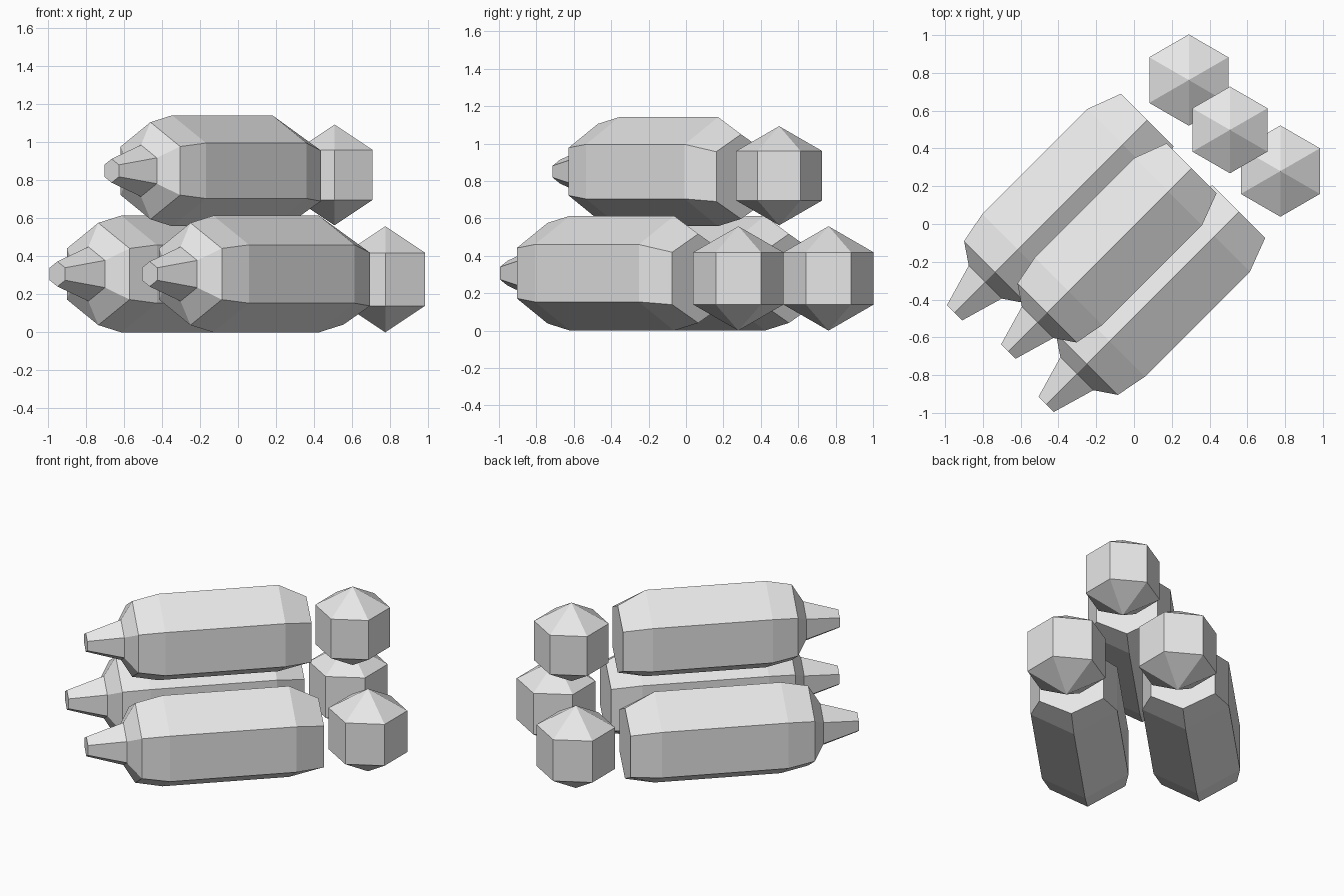
import bpy, bmesh, math
from mathutils import Vector, Matrix

if "Cube" in bpy.data.objects:
    bpy.data.objects.remove(bpy.data.objects["Cube"])

grey = bpy.data.materials.new("plain grey")
grey.diffuse_color = (0.8, 0.8, 0.8, 1)
grey.use_nodes = True
grey.node_tree.nodes["Principled BSDF"].inputs["Base Color"].default_value = grey.diffuse_color


def finish(bm, name, matrix):
    bmesh.ops.recalc_face_normals(bm, faces=bm.faces)
    me = bpy.data.meshes.new(name)
    bm.to_mesh(me)
    bm.free()
    me.materials.append(grey)
    ob = bpy.data.objects.new(name, me)
    ob.matrix_world = matrix
    bpy.context.collection.objects.link(ob)


def hexagon(r):
    """Half width, half side edge, half height, height offset of a regular ring."""
    return r * math.cos(math.pi / 6), r / 2, r, 0


# Bottle stations from the neck tip to the base, distance along the axis first
STATIONS = [
    (0.0, hexagon(0.066)),
    (0.23, hexagon(0.143)),
    (0.304, hexagon(0.269)),
    (0.474, hexagon(0.307)),
    (1.26, hexagon(0.307)),
    (1.443, (0.197, 0.14, 0.238, -0.028)),
]


def bottle(name, tip, scale):
    bm = bmesh.new()
    rings = []
    for s, (w, e, h, dz) in STATIONS:
        outline = [(w, e), (0, h), (-w, e), (-w, -e), (0, -h), (w, -e)]
        rings.append([bm.verts.new((s, y, z + dz)) for y, z in outline])
    for a, b in zip(rings, rings[1:]):
        for i in range(6):
            j = (i + 1) % 6
            bm.faces.new((a[i], a[j], b[j], b[i]))
    bm.faces.new(rings[0])
    bm.faces.new(rings[-1])
    finish(bm, name, Matrix.Translation(tip) @ Matrix.Rotation(math.pi / 4, 4, 'Z')
           @ Matrix.Scale(scale, 4))


def ball(name, centre, scale):
    bm = bmesh.new()
    bmesh.ops.create_uvsphere(bm, u_segments=6, v_segments=3, radius=0.279)
    # turn the ball so that one corner points along y
    v = next(v for v in bm.verts if v.co.xy.length > 0.1)
    turn = math.pi / 2 - math.atan2(v.co.y, v.co.x)
    finish(bm, name, Matrix.Translation(centre) @ Matrix.Rotation(turn, 4, 'Z')
           @ Matrix.Scale(scale, 4))


# Three lying bottles, the smaller one stacked on top
bottle("left_bottle", Vector((-0.95, -0.47, 0.307)), 1)
bottle("right_bottle", Vector((-0.465, -0.955, 0.307)), 1)
bottle("top_bottle", Vector((-0.665, -0.675, 0.85)), 0.95)

# A faceted ball behind each bottle
ball("left_ball", Vector((0.29, 0.762, 0.279)), 1)
ball("right_ball", Vector((0.775, 0.28, 0.279)), 1)
ball("top_ball", Vector((0.508, 0.498, 0.828)), 0.95)
